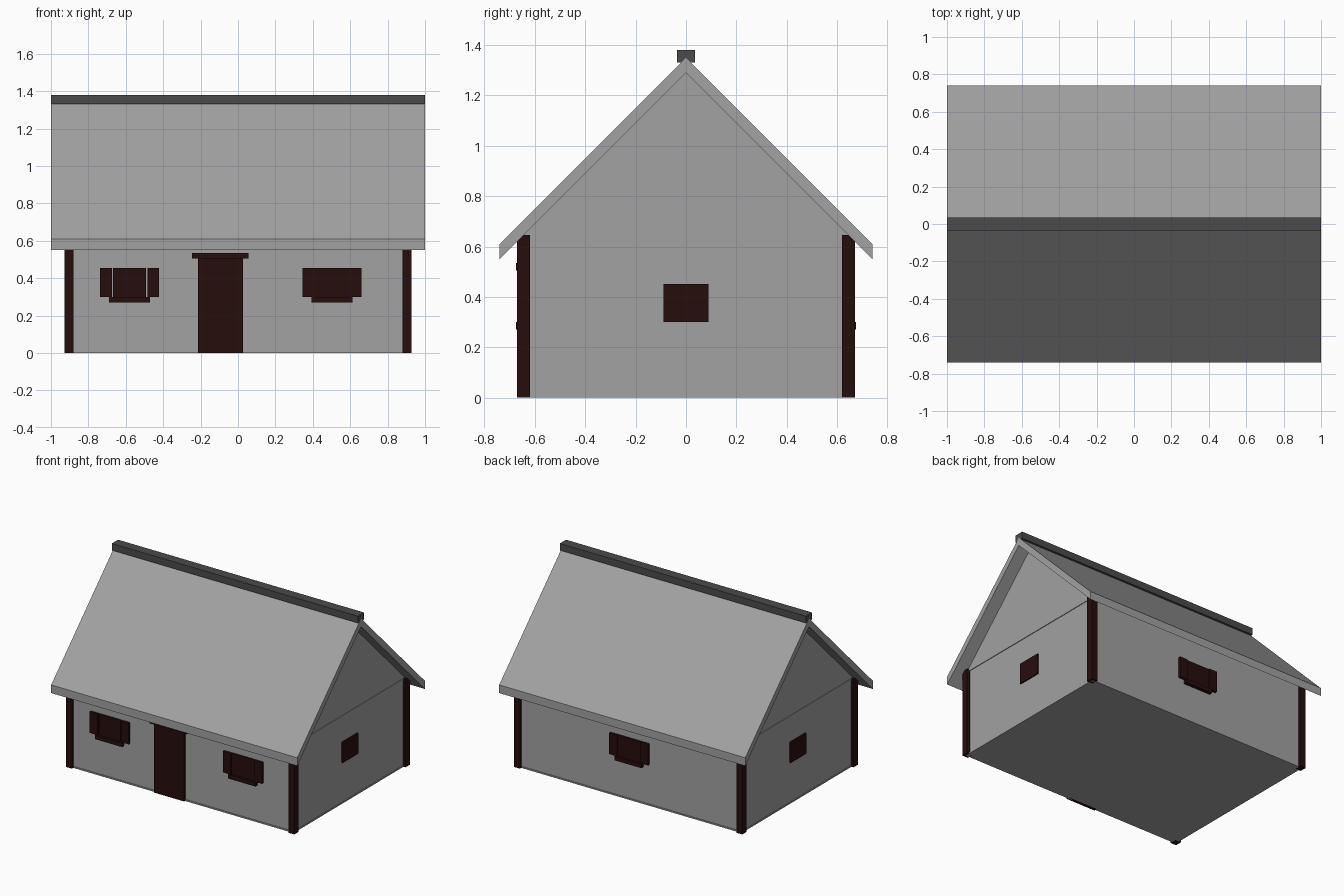
import bpy

if "Cube" in bpy.data.objects:
    bpy.data.objects.remove(bpy.data.objects["Cube"])


def material(name, rgb):
    m = bpy.data.materials.new(name)
    m.diffuse_color = (*rgb, 1.0)
    m.use_nodes = True
    m.node_tree.nodes["Principled BSDF"].inputs["Base Color"].default_value = m.diffuse_color
    return m


GREY = material("light_grey", (0.36, 0.36, 0.36))
DARK = material("dark_grey", (0.07, 0.07, 0.07))
WOOD = material("dark_brown_wood", (0.02, 0.004, 0.004))


def prism(name, profile, x0, x1, mat):
    """Extrude a (y, z) outline along x."""
    n = len(profile)
    # Outline direction decides the winding of the faces
    area = sum(profile[i][0] * profile[(i + 1) % n][1]
               - profile[(i + 1) % n][0] * profile[i][1] for i in range(n))
    if area < 0:
        profile = profile[::-1]
    verts = [(x, y, z) for x in (x0, x1) for y, z in profile]
    faces = [tuple(reversed(range(n))), tuple(range(n, 2 * n))]
    faces += [(i, (i + 1) % n, n + (i + 1) % n, n + i) for i in range(n)]
    mesh = bpy.data.meshes.new(name)
    mesh.from_pydata(verts, [], faces)
    mesh.materials.append(mat)
    obj = bpy.data.objects.new(name, mesh)
    bpy.context.collection.objects.link(obj)
    return obj


def box(name, x, y, z, mat):
    y0, y1 = sorted(y)
    return prism(name, [(y0, z[0]), (y1, z[0]), (y1, z[1]), (y0, z[1])],
                 x[0], x[1], mat)


WX, WY = 0.905, 0.65      # wall faces
EAVE = 0.645              # wall height

# Floor, walls, ceiling ledge and gables
box("floor_slab", (-WX - 0.005, WX + 0.005), (-WY - 0.005, WY + 0.005), (0, 0.01), GREY)
box("walls", (-WX, WX), (-WY, WY), (0.01, 0.635), GREY)
box("ceiling_slab", (-WX - 0.005, WX + 0.005), (-WY, WY), (0.635, EAVE), GREY)
prism("gables", [(-0.65, EAVE), (0.65, EAVE), (0, 1.30)], -WX, WX, GREY)

# Roof with overhanging eaves, and ridge cap
prism("roof", [(-0.74, 0.55), (0, 1.29), (0.74, 0.55),
               (0.74, 0.61), (0, 1.35), (-0.74, 0.61)], -1, 1, GREY)
box("ridge_cap", (-1, 1), (-0.036, 0.036), (1.33, 1.38), DARK)

# Corner posts, bevelled under the roof slope
for sx in (-1, 1):
    for sy in (-1, 1):
        outline = [(0.62, 0), (0.67, 0), (0.67, 0.62), (0.645, EAVE), (0.62, EAVE)]
        x0, x1 = sorted((sx * 0.88, sx * 0.927))
        prism("corner_post", [(sy * y, z) for y, z in outline], x0, x1, WOOD)

# Front door and lintel
box("door", (-0.215, 0.027), (-0.665, -0.64), (0, 0.505), WOOD)
box("door_lintel", (-0.245, 0.055), (-0.675, -0.64), (0.505, 0.535), WOOD)


def shuttered_window(cx, side, gap):
    """Window with two shutters and a sill on the front (-1) or back (1) wall."""
    inner = 0.095
    box("window", (cx - inner + gap, cx + inner - gap), (side * 0.64, side * 0.66),
        (0.30, 0.455), WOOD)
    for s in (-1, 1):
        x = sorted((cx + s * inner, cx + s * 0.158))
        box("shutter", x, (side * 0.64, side * 0.668), (0.30, 0.455), WOOD)
    box("window_sill", (cx - 0.11, cx + 0.11), (side * 0.64, side * 0.675),
        (0.27, 0.30), WOOD)


shuttered_window(-0.58, -1, 0.007)
shuttered_window(0.503, -1, 0)
shuttered_window(0.0, 1, 0)

# Gable end windows
for s in (-1, 1):
    box("side_window", sorted((s * 0.895, s * 0.915)), (-0.09, 0.09), (0.30, 0.452), WOOD)
